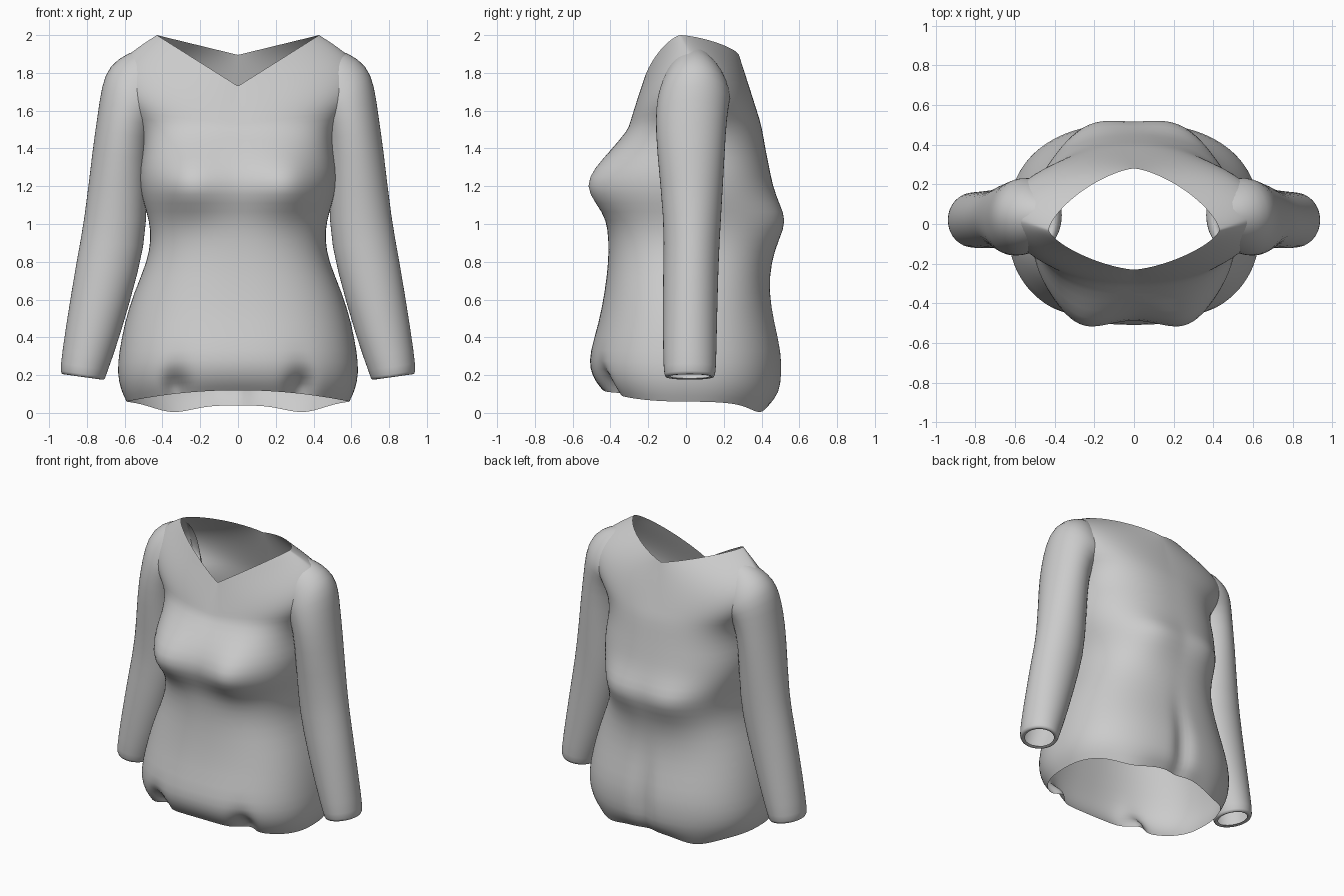
import bpy, bmesh, math
from mathutils import Vector

cube = bpy.data.objects.get("Cube")
if cube:
    bpy.data.objects.remove(cube)

fabric = bpy.data.materials.new("grey_fabric")
fabric.use_nodes = True
grey = (0.6, 0.6, 0.6, 1)
fabric.diffuse_color = grey
fabric.node_tree.nodes["Principled BSDF"].inputs["Base Color"].default_value = grey


def loft(name, rings):
    """Skin a list of closed rings into an open smooth tube."""
    bm = bmesh.new()
    rows = [[bm.verts.new(point) for point in ring] for ring in rings]
    for lower, upper in zip(rows, rows[1:]):
        for i in range(len(lower)):
            bm.faces.new((lower[i - 1], lower[i], upper[i], upper[i - 1]))
    bmesh.ops.recalc_face_normals(bm, faces=bm.faces[:])
    mesh = bpy.data.meshes.new(name)
    bm.to_mesh(mesh)
    bm.free()
    mesh.materials.append(fabric)
    for face in mesh.polygons:
        face.use_smooth = True
    garment_part = bpy.data.objects.new(name, mesh)
    bpy.context.collection.objects.link(garment_part)
    subdivision = garment_part.modifiers.new("smooth", 'SUBSURF')
    subdivision.levels = subdivision.render_levels = 1


def mix(start, end, amount):
    return start + (end - start) * amount


def angles(count):
    return [math.tau * i / count for i in range(count)]


def bump(x, z, centre_x, centre_z, size_x, size_z):
    return math.exp(-((abs(x) - centre_x) / size_x) ** 2 - ((z - centre_z) / size_z) ** 2)


def torso_ring(half_width, front, back, side_z, front_z, back_z, roundness, middle, arch):
    """Superellipse ring with separate front, side and back heights."""
    ring = []
    for angle in angles(96):
        c, s = math.cos(angle), math.sin(angle)
        x = half_width * math.copysign(abs(c) ** (2 / roundness), c)
        depth = abs(s) ** (2 / roundness)
        rise = 1 - (abs(x) / half_width) ** arch
        if s < 0:
            y = mix(middle, front, depth)
            z = mix(side_z, front_z, rise)
            y -= depth * 0.09 * bump(x, z, 0.29, 1.21, 0.17, 0.15)   # bust
            y += depth * 0.12 * bump(x, z, 0.33, 0.14, 0.06, 0.06)   # hem dents
        else:
            y = mix(middle, back, depth)
            z = mix(side_z, back_z, rise)
            y += depth * 0.04 * bump(x, z, 0.25, 1.01, 0.18, 0.1)    # back fold
            y -= depth * 0.05 * bump(x, z, 0, 0.22, 0.05, 0.24)      # seat crease
            z -= depth * 0.05 * bump(x, z, 0.36, 0.04, 0.15, 0.05)   # wavy hem
        ring.append(Vector((x, y, z)))
    return ring


# Torso up to the armpits: height, half width, front, back
body_profile = [
    (0.06, 0.59, -0.44, 0.44),
    (0.12, 0.62, -0.48, 0.5),
    (0.21, 0.64, -0.51, 0.51),
    (0.32, 0.63, -0.51, 0.51),
    (0.48, 0.6, -0.46, 0.47),
    (0.64, 0.55, -0.43, 0.44),
    (0.8, 0.48, -0.41, 0.45),
    (0.92, 0.46, -0.41, 0.49),
    (1.02, 0.47, -0.42, 0.52),
    (1.11, 0.5, -0.46, 0.49),
    (1.2, 0.52, -0.49, 0.46),
    (1.3, 0.52, -0.46, 0.44),
    (1.4, 0.5, -0.39, 0.42),
]
torso = []
for z, half_width, front, back in body_profile:
    hem = max(0, 1 - (z - 0.06) / 0.25)
    torso.append(torso_ring(half_width, front, back, z, z + hem * 0.06,
                            z - hem * 0.02, 2.4, 0, 2))

# Yoke: swells over the shoulders and closes to the V neckline
yoke_rings = 7
for step in range(yoke_rings + 1):
    t = step / yoke_rings
    swell = math.sin(math.pi * t)
    torso.append(torso_ring(
        mix(0.51, 0.43, t) + 0.19 * swell, mix(-0.31, -0.23, t), mix(0.4, 0.28, t),
        mix(1.52, 2, t) + 0.02 * swell, mix(1.49, 1.73, t), mix(1.52, 1.895, t),
        mix(2.4, 1.45, t), mix(0.01, -0.03, t) + 0.06 * swell, 1))
loft("sweater_torso", torso)


def sleeve_ring(side, centre_x, centre_y, centre_z, half_width, half_depth, tilt):
    """Elliptical sleeve section, its outer edge raised by the tilt."""
    slope = math.radians(tilt)
    ring = []
    for angle in angles(24):
        reach = half_width * math.cos(angle)
        ring.append(Vector((side * (centre_x + reach * math.cos(slope)),
                            centre_y + half_depth * math.sin(angle),
                            centre_z + reach * math.sin(slope))))
    return ring


# Sleeve from turned-in cuff to shoulder: centre, half width, half depth, tilt
sleeve_profile = [
    (0.82, 0.02, 0.195, 0.09, 0.105, 8),
    (0.822, 0.02, 0.183, 0.117, 0.132, 8),
    (0.82, 0.02, 0.22, 0.124, 0.14, 8),
    (0.775, 0.02, 0.4, 0.145, 0.144, 10),
    (0.685, 0.025, 0.8, 0.17, 0.148, 8),
    (0.647, 0.035, 1, 0.168, 0.15, 5),
    (0.624, 0.025, 1.4, 0.146, 0.183, 4),
    (0.595, 0.027, 1.56, 0.15, 0.19, 8),
    (0.56, 0.04, 1.66, 0.18, 0.195, 25),
    (0.52, 0.045, 1.68, 0.23, 0.19, 45),
    (0.475, 0.045, 1.7, 0.235, 0.18, 62),
    (0.445, 0.04, 1.72, 0.22, 0.15, 75),
]
for label, side in (("left", 1), ("right", -1)):
    loft(label + "_sleeve", [sleeve_ring(side, *section) for section in sleeve_profile])
